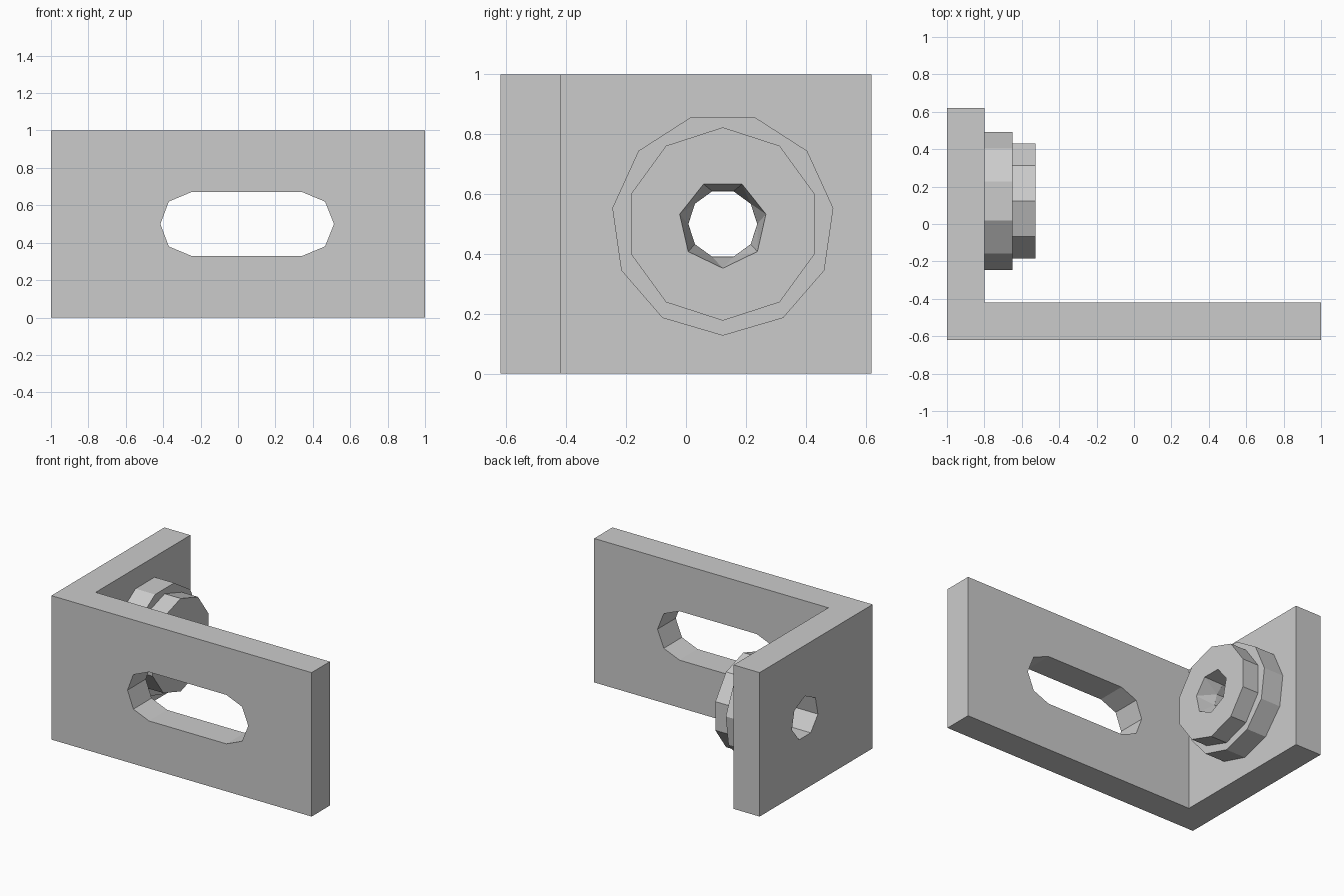
import bpy
import bmesh
from math import cos, sin, pi
from mathutils import Vector

old = bpy.data.objects.get("Cube")
if old:
    bpy.data.objects.remove(old, do_unlink=True)

grey = bpy.data.materials.new("plain grey")
grey.use_nodes = True
grey.diffuse_color = (0.6, 0.6, 0.6, 1)
grey.node_tree.nodes["Principled BSDF"].inputs["Base Color"].default_value = grey.diffuse_color

HUB_Y, HUB_Z = 0.123, 0.5


def add_object(name, bm):
    bmesh.ops.recalc_face_normals(bm, faces=bm.faces)
    mesh = bpy.data.meshes.new(name)
    bm.to_mesh(mesh)
    bm.free()
    mesh.materials.append(grey)
    obj = bpy.data.objects.new(name, mesh)
    bpy.context.collection.objects.link(obj)
    return obj


def extrude(name, points, offset):
    """Prism from a closed outline."""
    bm = bmesh.new()
    face = bm.faces.new([bm.verts.new(p) for p in points])
    side = bmesh.ops.extrude_face_region(bm, geom=[face])["geom"]
    verts = [v for v in side if isinstance(v, bmesh.types.BMVert)]
    bmesh.ops.translate(bm, verts=verts, vec=Vector(offset))
    return add_object(name, bm)


def ring(x, radius, sides, start):
    """Regular polygon around the hub axis; start is the angle of the first corner."""
    angles = [start + 2 * pi * i / sides for i in range(sides)]
    return [(x, HUB_Y + radius * cos(a), HUB_Z + radius * sin(a)) for a in angles]


def hull(name, points):
    bm = bmesh.new()
    for p in points:
        bm.verts.new(p)
    bmesh.ops.convex_hull(bm, input=bm.verts)
    bmesh.ops.dissolve_limit(bm, angle_limit=0.01, verts=bm.verts, edges=bm.edges)
    return add_object(name, bm)


def cut(obj, cutter):
    """Subtract the cutter, then remove it."""
    cutter.hide_render = True
    mod = obj.modifiers.new("hole", "BOOLEAN")
    mod.operation = "DIFFERENCE"
    mod.solver = "EXACT"
    mod.object = cutter
    bpy.context.view_layer.update()
    graph = bpy.context.evaluated_depsgraph_get()
    mesh = bpy.data.meshes.new_from_object(obj.evaluated_get(graph))
    obj.modifiers.clear()
    obj.data = mesh
    bpy.data.objects.remove(cutter, do_unlink=True)


# L-shaped bracket
corner = [(-1, -0.62), (1, -0.62), (1, -0.42), (-0.8, -0.42), (-0.8, 0.62), (-1, 0.62)]
bracket = extrude("bracket", [(x, y, 0) for x, y in corner], (0, 0, 1))

# Long slot in the front plate
upper = [(-0.415, 0), (-0.37, 0.12), (-0.25, 0.17), (0.345, 0.17), (0.465, 0.12), (0.513, 0)]
lower = [(x, -z) for x, z in reversed(upper[1:-1])]
slot = [(x, -0.8, 0.5 + z) for x, z in upper + lower]
cut(bracket, extrude("slot_cutter", slot, (0, 0.6, 0)))

# Bolt hole in the side plate
cut(bracket, extrude("bolt_hole_cutter", ring(-1.1, 0.147, 7, pi / 2), (0.4, 0, 0)))

# Wide washer against the side plate
washer = extrude("washer", ring(-0.8, 0.373, 11, -pi / 2), (0.15, 0, 0))
cut(washer, extrude("washer_cutter", ring(-0.9, 0.115, 10, 0), (0.4, 0, 0)))

# Nut with a tapered bore
nut = extrude("nut", ring(-0.65, 0.323, 10, pi / 2), (0.123, 0, 0))
bore = ring(-0.651, 0.115, 10, 0) + ring(-0.526, 0.148, 7, -pi / 2)
cut(nut, hull("nut_cutter", bore))
